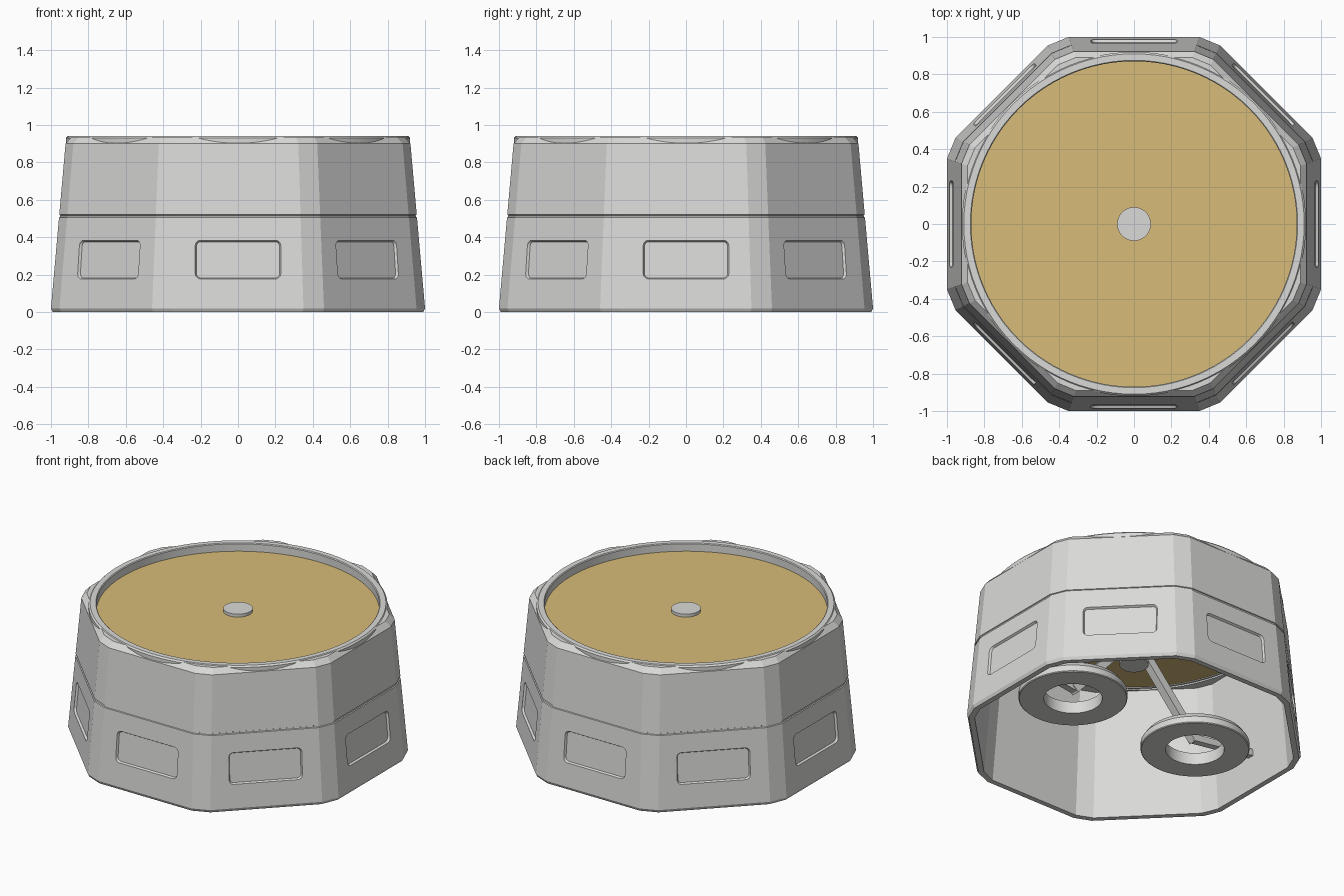
import bpy, bmesh
from math import sin, cos, pi, atan2
from mathutils import Vector, Matrix

if "Cube" in bpy.data.objects:
    bpy.data.objects.remove(bpy.data.objects["Cube"], do_unlink=True)


def material(name, rgb):
    m = bpy.data.materials.new(name)
    m.use_nodes = True
    m.diffuse_color = (*rgb, 1)
    m.node_tree.nodes["Principled BSDF"].inputs["Base Color"].default_value = (*rgb, 1)
    return m


GREY = material("light grey", (0.70, 0.70, 0.69))
TAN = material("tan", (0.68, 0.50, 0.19))


def finish(name, bm, mat, smooth=False):
    bmesh.ops.recalc_face_normals(bm, faces=bm.faces)
    mesh = bpy.data.meshes.new(name)
    bm.to_mesh(mesh)
    bm.free()
    mesh.materials.append(mat)
    ob = bpy.data.objects.new(name, mesh)
    bpy.context.collection.objects.link(ob)
    bpy.ops.object.select_all(action="DESELECT")
    ob.select_set(True)
    bpy.context.view_layer.objects.active = ob
    if smooth:
        bpy.ops.object.shade_smooth_by_angle(angle=0.5)
    return ob


def skin(bm, loops, wrap=True):
    """Join matching loops of points with quads; cap the ends if not wrapped."""
    rows = [[bm.verts.new(p) for p in loop] for loop in loops]
    n = len(rows[0])
    for a, b in zip(rows, rows[1:] + rows[:1] if wrap else rows[1:]):
        for i in range(n):
            j = (i + 1) % n
            bm.faces.new((a[i], a[j], b[j], b[i]))
    if not wrap:
        bm.faces.new(rows[0])
        bm.faces.new(rows[-1])


def lathe(name, profile, mat, centre=(0, 0), segs=96):
    bm = bmesh.new()
    skin(bm, [[(centre[0] + r * cos(2 * pi * i / segs), centre[1] + r * sin(2 * pi * i / segs), z)
               for i in range(segs)] for r, z in profile])
    return finish(name, bm, mat, True)


def disc(name, radius, z0, z1, mat, segs=96):
    bm = bmesh.new()
    bmesh.ops.create_cone(bm, cap_ends=True, segments=segs, radius1=radius, radius2=radius,
                          depth=z1 - z0, matrix=Matrix.Translation((0, 0, (z0 + z1) / 2)))
    return finish(name, bm, mat, True)


def bar(name, start, end, size, mat):
    a, b = Vector(start), Vector(end)
    d = b - a
    bm = bmesh.new()
    bmesh.ops.create_cube(bm, size=1, matrix=Matrix.Translation((a + b) / 2)
                          @ d.to_track_quat("X", "Z").to_matrix().to_4x4()
                          @ Matrix.Diagonal((d.length, size, size, 1)))
    return finish(name, bm, mat)


def octagon(apothem, z):
    """Octagon with clipped corners, each flat split into short steps."""
    pts = []
    for side in range(8):
        turn = Matrix.Rotation(side * pi / 4, 3, "Z")
        pts += [turn @ Vector((apothem, apothem * 0.35 * t / 4, z)) for t in range(-4, 5)]
    return pts


def circle(radius, z):
    """Circle whose points line up with those of the octagon."""
    angles = [atan2(p.y, p.x) for p in octagon(1, 0)]
    return [(radius * cos(a), radius * sin(a), z) for a in angles]


# Hollow tapered shell with a seam groove and a bevelled top
outside = [(0.99, 0), (1.0, 0.02), (0.957, 0.505), (0.951, 0.508), (0.950, 0.517),
           (0.9557, 0.52), (0.922, 0.90), (0.89, 0.935)]
bm = bmesh.new()
skin(bm, [octagon(a, z) for a, z in outside]
     + [circle(0.885, 0.935), circle(0.882, 0.85), octagon(0.887, 0.85), octagon(0.955, 0)])
shell = finish("shell", bm, GREY)


# Rounded recess cut into each side
def rounded_rect(half_w, half_h, r, depth):
    pts = []
    for k, (sx, sy) in enumerate(((1, 1), (-1, 1), (-1, -1), (1, -1))):
        for s in range(6):
            a = (k + s / 5) * pi / 2
            pts.append(Vector((depth, sx * (half_w - r) + r * cos(a), sy * (half_h - r) + r * sin(a))))
    return pts


SLOPE = atan2(0.078, 0.88)
bm = bmesh.new()
for side in range(8):
    place = (Matrix.Rotation(side * pi / 4, 4, "Z") @ Matrix.Translation((0.977, 0, 0.28))
             @ Matrix.Rotation(-SLOPE, 4, "Y"))
    skin(bm, [[place @ p for p in rounded_rect(0.234, 0.109, 0.034, 0.01)],
              [place @ p for p in rounded_rect(0.222, 0.097, 0.024, -0.014)]], wrap=False)
cutter = finish("recess_cutter", bm, GREY)
cutter.hide_render = True
cut = shell.modifiers.new("recesses", "BOOLEAN")
cut.operation, cut.solver, cut.object = "DIFFERENCE", "EXACT", cutter
bpy.context.view_layer.objects.active = shell
bpy.ops.object.modifier_apply(modifier=cut.name)
bpy.data.objects.remove(cutter, do_unlink=True)

# Round rim, top panel and central shaft
lathe("top_rim", [(0.87, 0.86), (0.87, 0.935), (0.875, 0.94), (0.91, 0.94),
                  (0.92, 0.93), (0.92, 0.89), (0.90, 0.86)], GREY)
disc("top_panel", 0.875, 0.865, 0.885, TAN)
disc("central_shaft", 0.09, 0.52, 0.905, GREY, 48)

# Ring feet with their struts, one on each side
for label, s in (("left", 1), ("right", -1)):
    lathe(label + "_ring", [(0.18, 0.10), (0.33, 0.10), (0.335, 0.105), (0.335, 0.145),
                            (0.31, 0.18), (0.18, 0.18)], GREY, (s * 0.49, 0), 64)
    bar(label + "_inner_strut", (s * 0.05, 0, 0.66), (s * 0.49, 0, 0.16), 0.055, GREY)
    bar(label + "_outer_strut", (s * 0.46, 0, 0.17), (s * 0.955, 0, 0.24), 0.045, GREY)
